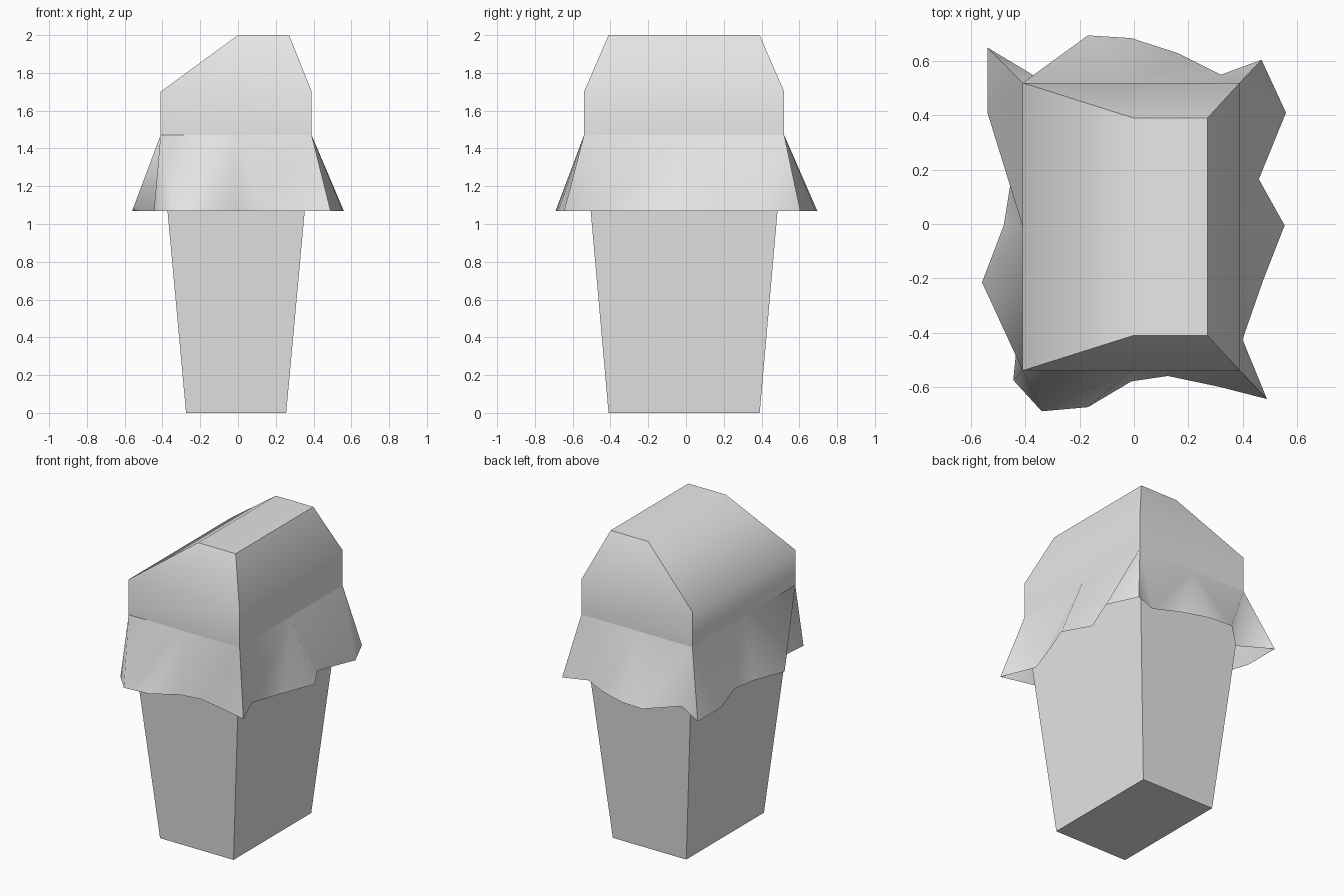
import bpy
import bmesh
from math import radians

default_cube = bpy.data.objects.get("Cube")
if default_cube:
    bpy.data.objects.remove(default_cube, do_unlink=True)

# One plain material for the whole model
GREY = (0.8, 0.8, 0.8, 1.0)
grey = bpy.data.materials.new("light grey")
grey.use_nodes = True
grey.diffuse_color = GREY
grey.node_tree.nodes["Principled BSDF"].inputs["Base Color"].default_value = GREY


def rectangle(left, right, front, back, z):
    """Corners of a level rectangle, counter-clockwise from the front left."""
    return [(left, front, z), (right, front, z), (right, back, z), (left, back, z)]


def finish(name, bm):
    """Turn a bmesh into a named object, smooth except at hard edges."""
    mesh = bpy.data.meshes.new(name)
    bm.to_mesh(mesh)
    bm.free()
    mesh.materials.append(grey)
    obj = bpy.data.objects.new(name, mesh)
    bpy.context.collection.objects.link(obj)
    bpy.ops.object.select_all(action="DESELECT")
    obj.select_set(True)
    bpy.context.view_layer.objects.active = obj
    bpy.ops.object.shade_smooth_by_angle(angle=radians(60))
    return obj


def loft(name, sections, cap_bottom=False, cap_top=False):
    """Join stacked rectangles with side faces, optionally capped."""
    bm = bmesh.new()
    rings = [[bm.verts.new(p) for p in section] for section in sections]
    for low, high in zip(rings, rings[1:]):
        for i in range(4):
            j = (i + 1) % 4
            bm.faces.new((low[i], low[j], high[j], high[i]))
    if cap_bottom:
        bm.faces.new(rings[0][::-1])
    if cap_top:
        bm.faces.new(rings[-1])
    return finish(name, bm)


RIM, HEM = 1.47, 1.07
rim = rectangle(-0.41, 0.39, -0.54, 0.52, RIM)

# Tapered cup, running up inside the skirt to the rim
loft("cup", [rectangle(-0.275, 0.255, -0.41, 0.39, 0), rim], cap_bottom=True)

# Lopsided top block with sloping shoulders
loft("top_block", [
    rim,
    rectangle(-0.41, 0.39, -0.54, 0.52, 1.7),
    rectangle(0, 0.27, -0.41, 0.39, 2),
], cap_top=True)

# Wavy hem of the skirt, six segments per side, starting at the front left corner
hem_outline = [
    (-0.445, -0.575), (-0.34, -0.69), (-0.17, -0.675), (-0.01, -0.58), (0.125, -0.56), (0.315, -0.6),
    (0.49, -0.645), (0.4, -0.425), (0.475, -0.21), (0.555, -0.005), (0.46, 0.165), (0.56, 0.41),
    (0.47, 0.605), (0.32, 0.55), (0.16, 0.63), (-0.01, 0.685), (-0.17, 0.695), (-0.34, 0.53),
    (-0.54, 0.65), (-0.54, 0.41), (-0.455, 0.15), (-0.48, -0.005), (-0.56, -0.215), (-0.43, -0.425),
]

# Skirt folds fan out from the corners and side midpoints of the rim
bm = bmesh.new()
hem = [bm.verts.new((x, y, HEM)) for x, y in hem_outline]
pleats = []
for i in range(4):
    start, end = rim[i], rim[(i + 1) % 4]
    pleats.append(bm.verts.new(start))
    pleats.append(bm.verts.new([(a + b) / 2 for a, b in zip(start, end)]))
for i, pleat in enumerate(pleats):
    following = pleats[(i + 1) % len(pleats)]
    a, b, c, d = [hem[(3 * i + k) % len(hem)] for k in range(4)]
    bm.faces.new((a, b, pleat))
    bm.faces.new((b, c, following, pleat))
    bm.faces.new((c, d, following))
finish("skirt", bm)
